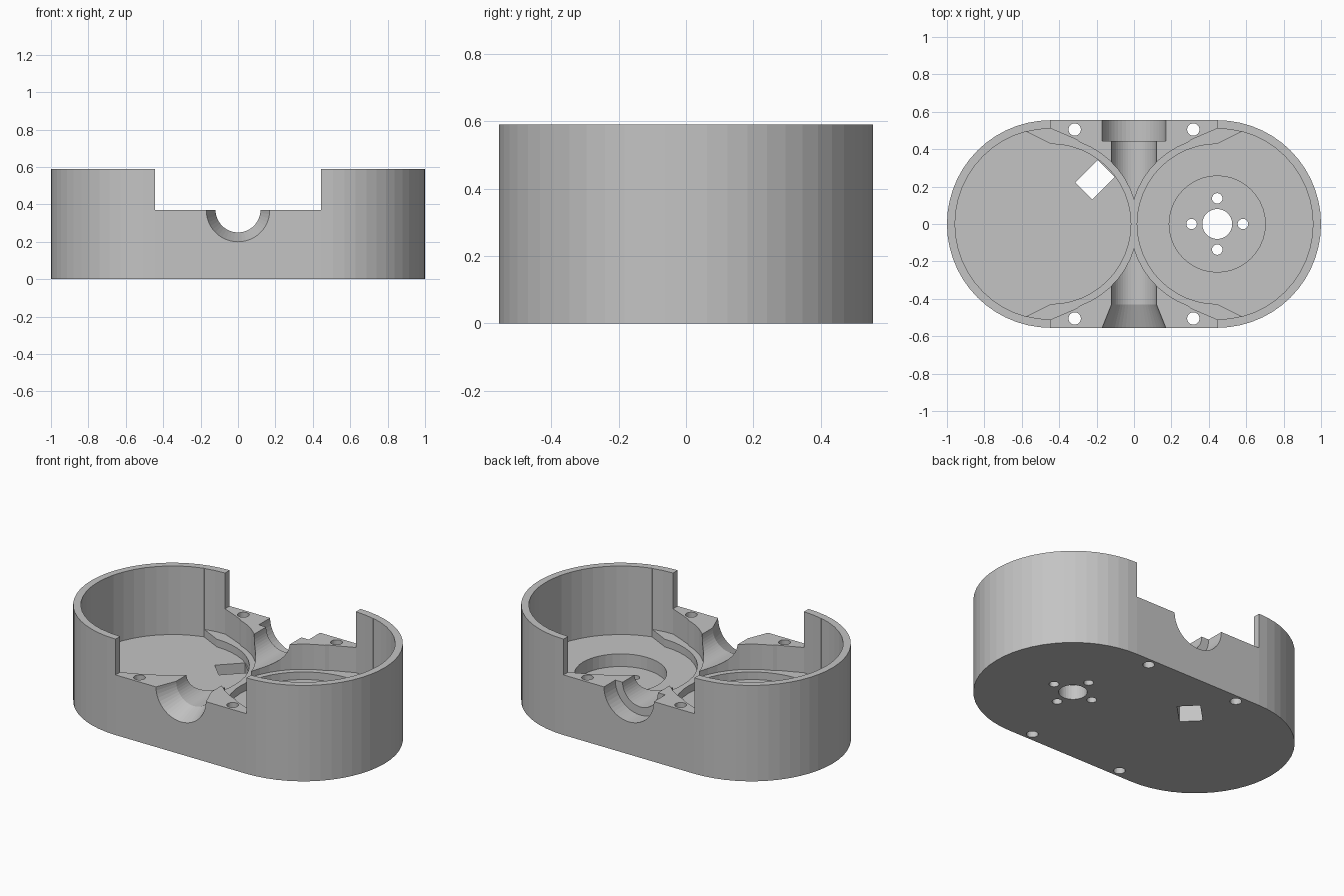
import bpy, bmesh
from math import sin, cos, pi, radians
from mathutils import Matrix

cube = bpy.data.objects.get("Cube")
if cube:
    bpy.data.objects.remove(cube, do_unlink=True)

CX, R, H = 0.445, 0.555, 0.59      # lobe centre, lobe radius, height
DECK, LEDGE, FLOOR, RECESS = 0.37, 0.215, 0.168, 0.09
TOP = 0.8                          # cutters run past the rim

grey = bpy.data.materials.new("plain_grey")
grey.use_nodes = True
grey.diffuse_color = (0.55, 0.55, 0.55, 1)
grey.node_tree.nodes["Principled BSDF"].inputs["Base Color"].default_value = (0.55, 0.55, 0.55, 1)


def arc(r, a0, a1, n, cx=0.0, cy=0.0):
    """Points on an arc, angles in degrees."""
    steps = [radians(a0 + (a1 - a0) * i / n) for i in range(n + 1)]
    return [(cx + r * cos(a), cy + r * sin(a)) for a in steps]


def disc(r, n, cx=0.0, cy=0.0):
    return arc(r, 0, 360, n, cx, cy)[:-1]


def prism(name, pts, z0, z1, matrix=None):
    """Extrude an outline from z0 to z1, then optionally transform it."""
    bm = bmesh.new()
    face = bm.faces.new([bm.verts.new((x, y, z0)) for x, y in pts])
    ext = bmesh.ops.extrude_face_region(bm, geom=[face])["geom"]
    verts = [v for v in ext if isinstance(v, bmesh.types.BMVert)]
    bmesh.ops.translate(bm, verts=verts, vec=(0, 0, z1 - z0))
    if matrix:
        bm.transform(matrix)
    return finish(name, bm)


def lathe_y(name, r0, r1, y0, y1):
    """Cylinder or cone lying along y at deck height."""
    bm = bmesh.new()
    bmesh.ops.create_cone(bm, cap_ends=True, segments=48, radius1=r0, radius2=r1, depth=y1 - y0)
    bm.transform(Matrix.Translation((0, (y0 + y1) / 2, DECK)) @ Matrix.Rotation(-pi / 2, 4, 'X'))
    return finish(name, bm)


def finish(name, bm):
    bmesh.ops.recalc_face_normals(bm, faces=bm.faces)
    me = bpy.data.meshes.new(name)
    bm.to_mesh(me)
    bm.free()
    me.materials.append(grey)
    ob = bpy.data.objects.new(name, me)
    bpy.context.scene.collection.objects.link(ob)
    return ob


def cut(body, cutter):
    """Subtract the cutter and remove it."""
    cutter.hide_render = True
    mod = body.modifiers.new("cut", 'BOOLEAN')
    mod.operation, mod.solver, mod.object = 'DIFFERENCE', 'EXACT', cutter
    bpy.context.view_layer.objects.active = body
    bpy.ops.object.modifier_apply(modifier=mod.name)
    bpy.data.objects.remove(cutter, do_unlink=True)


# Body with two rounded ends
outline = arc(R, -90, 90, 28, CX) + arc(R, 90, 270, 28, -CX)
body = prism("twin_motor_housing", outline, 0, H)

# Lowered middle deck
cut(body, prism("deck_cutter", [(-CX, -1), (CX, -1), (CX, 1), (-CX, 1)], DECK, TOP))

# Pocket outlines for the +x lobe
ledge = (arc(0.51, -90, 90, 24) + [(-0.14, 0.45)]
         + arc(0.463, 110, 250, 18) + [(-0.14, -0.45)])
deep = arc(0.512, -75, 75, 20) + arc(0.428, 90, 270, 24)

for side in (1, -1):
    place = Matrix.Diagonal((side, 1, 1, 1)) @ Matrix.Translation((CX, 0, 0))
    # Stepped pocket, motor recess and shaft hole
    cut(body, prism("ledge_cutter", ledge, LEDGE, TOP, place))
    cut(body, prism("pocket_cutter", deep, FLOOR, TOP, place))
    cut(body, prism("recess_cutter", disc(0.257, 40), RECESS, TOP, place))
    cut(body, prism("shaft_cutter", disc(0.08, 32), -0.1, TOP, place))
    # Motor screw holes
    for x, y in ((1, 0), (-1, 0), (0, 1), (0, -1)):
        cut(body, prism("screw_cutter", disc(0.028, 20, 0.137 * x, 0.137 * y), -0.1, TOP, place))
    # Slanted wire opening through the floor
    turn = place @ Matrix.Rotation(radians(135), 4, 'Z')
    wire = [(0.25, -0.065), (0.42, -0.065), (0.42, 0.065), (0.25, 0.065)]
    cut(body, prism("wire_cutter", wire, -0.1, LEDGE - 0.01, turn))
    # Upright slot in the end wall
    slot = arc(0.067, 0, 180, 16, 0, 0.487) + arc(0.067, 180, 360, 16, 0, 0.238)
    upright = Matrix(((0, 0, side, 0), (1, 0, 0, 0), (0, 1, 0, 0), (0, 0, 0, 1)))
    cut(body, prism("slot_cutter", slot, 0.9, 1.1, upright))
    # Lid screw holes in the deck
    for end in (1, -1):
        cut(body, prism("lid_cutter", disc(0.033, 24, 0.317 * side, 0.505 * end), -0.1, TOP))

# Central channel with a flared front and a stepped back
cut(body, lathe_y("channel_cutter", 0.12, 0.12, -0.7, 0.7))
cut(body, lathe_y("back_step_cutter", 0.17, 0.17, 0.445, 0.7))
cut(body, lathe_y("front_flare_cutter", 0.18, 0.12, -0.58, -0.43))

# Clean single-colour surface
for poly in body.data.polygons:
    poly.material_index = 0
bpy.ops.object.select_all(action='DESELECT')
body.select_set(True)
bpy.context.view_layer.objects.active = body
bpy.ops.object.shade_flat()
